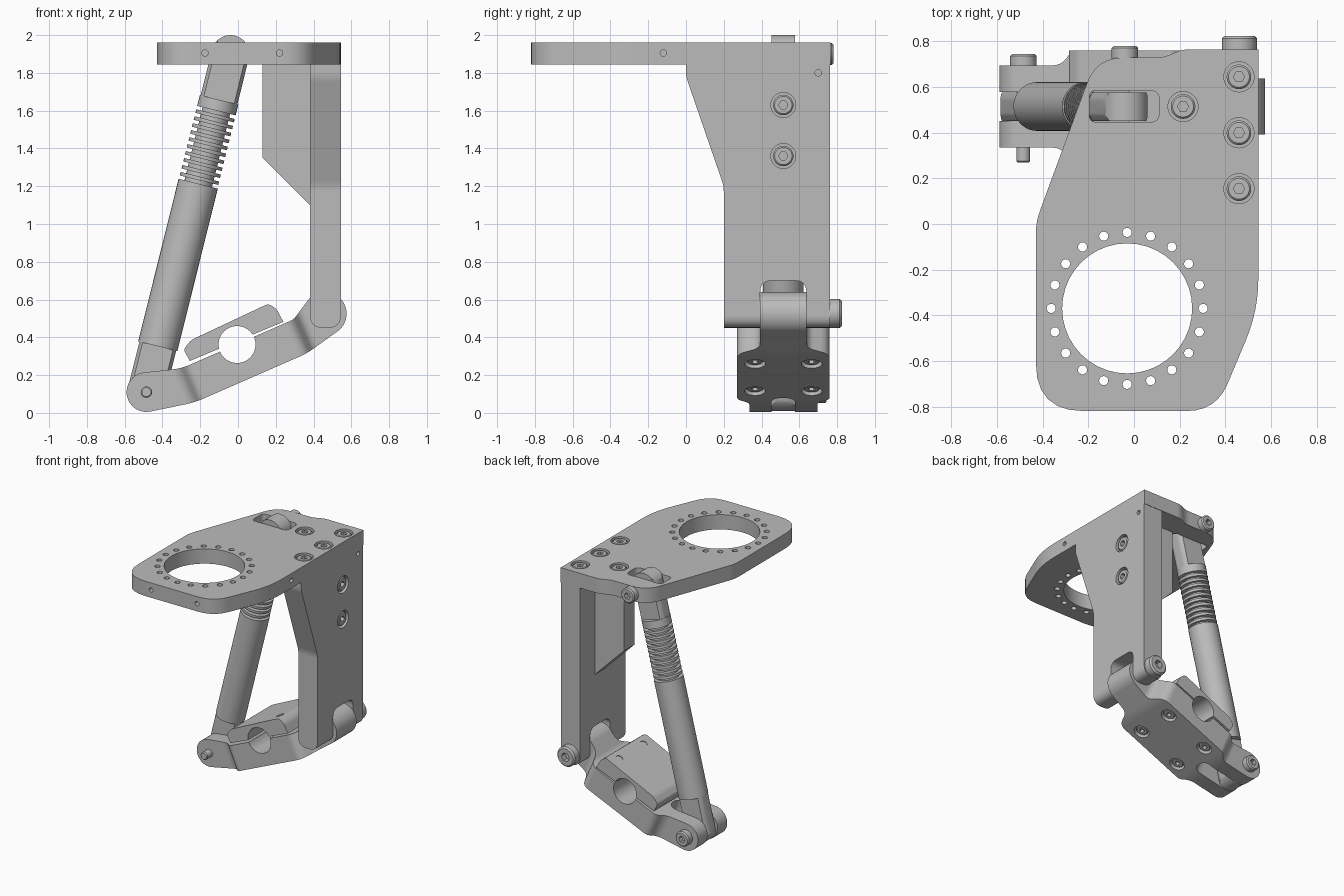
import bpy, bmesh, math
from mathutils import Vector, Matrix

if "Cube" in bpy.data.objects:
    bpy.data.objects.remove(bpy.data.objects["Cube"])

grey = bpy.data.materials.new("machined grey")
grey.use_nodes = True
grey.diffuse_color = (0.5, 0.5, 0.5, 1)
grey.node_tree.nodes["Principled BSDF"].inputs["Base Color"].default_value = (0.5, 0.5, 0.5, 1)

X, Y, Z = Vector((1, 0, 0)), Vector((0, 1, 0)), Vector((0, 0, 1))
MID = 0.515                      # depth of the arm's centre plane
tilt = math.radians(23.6)
U = Vector((math.cos(tilt), 0, math.sin(tilt)))   # along the tilted foot
V = Vector((-math.sin(tilt), 0, math.cos(tilt)))  # out of the tilted foot
BORE = Vector((-0.005, MID, 0.362))


def finish(name, bm):
    bmesh.ops.remove_doubles(bm, verts=bm.verts, dist=1e-5)
    bmesh.ops.recalc_face_normals(bm, faces=bm.faces)
    mesh = bpy.data.meshes.new(name)
    bm.to_mesh(mesh)
    bm.free()
    mesh.materials.append(grey)
    ob = bpy.data.objects.new(name, mesh)
    bpy.context.collection.objects.link(ob)
    return ob


def rounded(points, steps=6):
    """Outline from (a, b) corners, or (a, b, r) corners to be rounded."""
    out = []
    for i, p in enumerate(points):
        c = Vector(p[:2])
        if len(p) == 2:
            out.append(c)
            continue
        a = c + (Vector(points[i - 1][:2]) - c).normalized() * p[2]
        b = c + (Vector(points[(i + 1) % len(points)][:2]) - c).normalized() * p[2]
        for k in range(steps + 1):
            t = k / steps
            out.append(a * (1 - t) ** 2 + c * 2 * t * (1 - t) + b * t * t)
    return out


def arc(cx, cy, r, a0, a1, n=20):
    angles = [math.radians(a0 + (a1 - a0) * k / n) for k in range(n + 1)]
    return [(cx + r * math.cos(a), cy + r * math.sin(a)) for a in angles]


def prism(name, points, a, b, n, d0, d1, origin=Vector()):
    """Outline in the plane of a and b, extruded along n from d0 to d1."""
    bm = bmesh.new()
    face = bm.faces.new([bm.verts.new(origin + a * p[0] + b * p[1] + n * d0)
                         for p in rounded(points)])
    top = bmesh.ops.extrude_face_region(bm, geom=[face])["geom"]
    bmesh.ops.translate(bm, vec=n * (d1 - d0),
                        verts=[v for v in top if isinstance(v, bmesh.types.BMVert)])
    return finish(name, bm)


def lathe(name, profile, base, axis, n=32):
    """Spin a (radius, height) profile around an axis."""
    bm = bmesh.new()
    vs = [bm.verts.new((r, 0, h)) for r, h in profile]
    es = [bm.edges.new(pair) for pair in zip(vs, vs[1:])]
    bmesh.ops.spin(bm, geom=vs + es, cent=(0, 0, 0), axis=Z, angle=math.tau, steps=n)
    bm.transform(Matrix.Translation(base) @ axis.to_track_quat("Z", "Y").to_matrix().to_4x4())
    return finish(name, bm)


def rod(name, base, axis, r, h0, h1, n=32):
    return lathe(name, [(0, h0), (r, h0), (r, h1), (0, h1)], base, axis, n)


def combine(ob, tools, op="DIFFERENCE"):
    """Apply booleans and remove their tools."""
    for tool in tools:
        m = ob.modifiers.new("cut", "BOOLEAN")
        m.operation, m.object, m.solver = op, tool, "EXACT"
    bpy.context.view_layer.update()
    ev = ob.evaluated_get(bpy.context.evaluated_depsgraph_get())
    mesh = bpy.data.meshes.new_from_object(ev)
    ob.modifiers.clear()
    ob.data = mesh
    for tool in tools:
        bpy.data.objects.remove(tool)
    return ob


def screw(name, base, axis, r, h):
    """Cylindrical head with a hexagon socket."""
    c = r * 0.15
    head = lathe(name, [(0, 0), (r, 0), (r, h - c), (r - c, h), (0, h)], base, axis)
    return combine(head, [rod("socket", base, axis, r * 0.45, h * 0.4, h + 0.1, 6)])


def counterbore(base, axis, r):
    return rod("counterbore", base, axis, r, -0.05, 0.05)


# Top plate with mounting ring, slot, screw recesses and small edge holes
top_plate = prism("top_plate", [
    (-0.43, -0.82, 0.21), (0.36, -0.82, 0.13), (0.545, -0.38, 0.14), (0.545, 0.765),
    (0.21, 0.765, 0.03), (0.13, 0.73, 0.03), (-0.165, 0.73, 0.12), (-0.43, 0.01, 0.05)],
    X, Y, Z, 1.845, 1.96)
ring = Vector((-0.03, -0.37, 1.9))
tools = [rod("bore", ring, Z, 0.285, -0.3, 0.3, 40)]
for k in range(20):
    a = math.tau * k / 20
    spot = ring + Vector((math.cos(a), math.sin(a), 0)) * 0.333
    tools.append(rod("hole", spot, Z, 0.02, -0.3, 0.3, 16))
tools.append(prism("slot", [(-0.195, 0.447, 0.03), (0.11, 0.447, 0.04),
                            (0.11, 0.585, 0.04), (-0.195, 0.585, 0.03)], X, Y, Z, 1.7, 2.1))
for x in (-0.175, 0.22):
    tools.append(rod("hole", Vector((x, -0.82, 1.905)), Y, 0.017, -0.1, 0.05, 16))
tools.append(rod("hole", Vector((0.545, -0.12, 1.905)), X, 0.017, -0.05, 0.1, 16))
top_screws = [Vector((x, y, 1.96)) for x, y in
              ((0.46, 0.645), (0.46, 0.4), (0.46, 0.155), (0.215, MID))]
tools += [counterbore(p, Z, 0.066) for p in top_screws]
combine(top_plate, tools)
for p in top_screws:
    screw("plate_screw", p - Z * 0.055, Z, 0.054, 0.05)

# Upright side plate, notched at the bottom for the hinge
side_plate = prism("side_plate", [
    (0.2, 0.45), (0.393, 0.45), (0.393, 0.7, 0.06), (0.637, 0.7, 0.06), (0.637, 0.45),
    (0.762, 0.45), (0.762, 1.845), (0, 1.845), (0, 1.78, 0.03), (0.2, 1.2, 0.03)],
    Y, Z, X, 0.3, 0.6)
combine(side_plate, [prism("round_foot", [
    (0.38, 0.45, 0.07), (0.545, 0.45, 0.07), (0.545, 1.95), (0.38, 1.95)],
    X, Z, Y, -0.5, 1.2)], "INTERSECT")
side_screws = [Vector((0.545, MID, z)) for z in (1.63, 1.36)]
combine(side_plate, [counterbore(p, X, 0.066) for p in side_screws]
        + [rod("hole", Vector((0.545, 0.7, 1.8)), X, 0.017, -0.05, 0.1, 16)])
for p in side_screws:
    screw("side_screw", p - X * 0.055, X, 0.054, 0.05)

# Gusset between plate and upright
prism("gusset", [(0.13, 1.35), (0.38, 1.1), (0.38, 1.845), (0.13, 1.845)],
      X, Z, Y, MID - 0.065, MID + 0.065)

# Tilted foot: side profile trimmed by a plan outline
foot = prism("foot", arc(-0.485, 0.11, 0.105, 96, 280)
             + [(-0.23, 0.055, 0.05), (0.365, 0.315, 0.04)]
             + arc(0.46, 0.525, 0.115, -52, 141)
             + [(0.295, 0.495, 0.02), (-0.3, 0.235, 0.05)], X, Z, Y, MID - 0.4, MID + 0.4)
half = [(0.8, 0.122), (0.37, 0.122, 0.04), (0.31, 0.245, 0.05),
        (-0.29, 0.245, 0.03), (-0.34, 0.18, 0.04), (-0.8, 0.18)]
plan = half + [(p[0], -p[1], *p[2:]) for p in reversed(half)]
combine(foot, [prism("plan", plan, U, Y, V, -0.8, 0.8, BORE)], "INTERSECT")
foot_screws = [BORE + U * s * 0.18 + Y * t * 0.15 - V * 0.19 for s in (-1, 1) for t in (-1, 1)]
slot = [(-0.9, -0.063), (-0.27, -0.063, 0.06), (-0.27, 0.063, 0.06), (-0.9, 0.063)]
combine(foot, [rod("bore", BORE, Y, 0.098, -0.5, 0.5),
               prism("fork", slot, U, Y, V, -0.8, 0.8, BORE)]
        + [counterbore(p, -V, 0.055) for p in foot_screws])
for p in foot_screws:
    screw("foot_screw", p + V * 0.055, -V, 0.045, 0.045)

# Clamp cap over the bore
cap = prism("clamp_cap", [
    (-0.255, 0.275), (0.24, 0.482), (0.205, 0.55, 0.02), (0.16, 0.578, 0.02),
    (-0.25, 0.385, 0.02), (-0.288, 0.335, 0.015)], X, Z, Y, MID - 0.245, MID + 0.245)
combine(cap, [rod("bore", BORE, Y, 0.098, -0.5, 0.5)]
        + [rod("hole", p, V, 0.027, 0.315, 0.6, 16) for p in foot_screws])

# Strut: two eyes, a tube and a ribbed section
low, high = Vector((-0.485, MID, 0.11)), Vector((-0.04, MID, 1.9))
axis = (high - low).normalized()
length = (high - low).length
for name, pivot, d in (("lower_eye", low, axis), ("upper_eye", high, -axis)):
    side = d.cross(Y)
    eye = prism(name, arc(0, 0, 0.1, 180, 360) + [(0.1, 0.26), (-0.1, 0.26)],
                side, d, Y, -0.0625, 0.0625, pivot)
    combine(eye, [rod("round", pivot, d, 0.104, -0.2, 0.255)], "INTERSECT")
rod("strut_tube", low, axis, 0.107, 0.25, 1.137)
ribs, start, stop = 11, 1.137, length - 0.29
profile = [(0, start)]
pitch = (stop - start) / ribs
for k in range(ribs):
    h = start + k * pitch
    profile += [(0.075, h), (0.075, h + pitch * 0.5), (0.105, h + pitch * 0.5), (0.105, h + pitch)]
profile += [(0.105, length - 0.25), (0, length - 0.25)]
lathe("ribbed_section", profile, low, axis)

# Pivot screws and the tail of the lower pin
screw("hinge_screw", Vector((0.462, 0.755, 0.527)), Y, 0.077, 0.07)
screw("upper_pivot_screw", Vector((-0.04, 0.725, 1.9)), Y, 0.058, 0.055)
screw("lower_pivot_screw", Vector((-0.485, 0.69, 0.11)), Y, 0.058, 0.055)
lathe("lower_pin", [(0, 0.27), (0.024, 0.27), (0.03, 0.276), (0.03, 0.69), (0, 0.69)],
      Vector((-0.485, 0, 0.11)), Y)

# Smooth curved faces, keep machined edges crisp
for ob in bpy.context.scene.objects:
    if ob.type == "MESH":
        bpy.ops.object.select_all(action="DESELECT")
        ob.select_set(True)
        bpy.context.view_layer.objects.active = ob
        bpy.ops.object.shade_smooth_by_angle(angle=math.radians(30))
        ob.modifiers.new("even_normals", "WEIGHTED_NORMAL").keep_sharp = True
